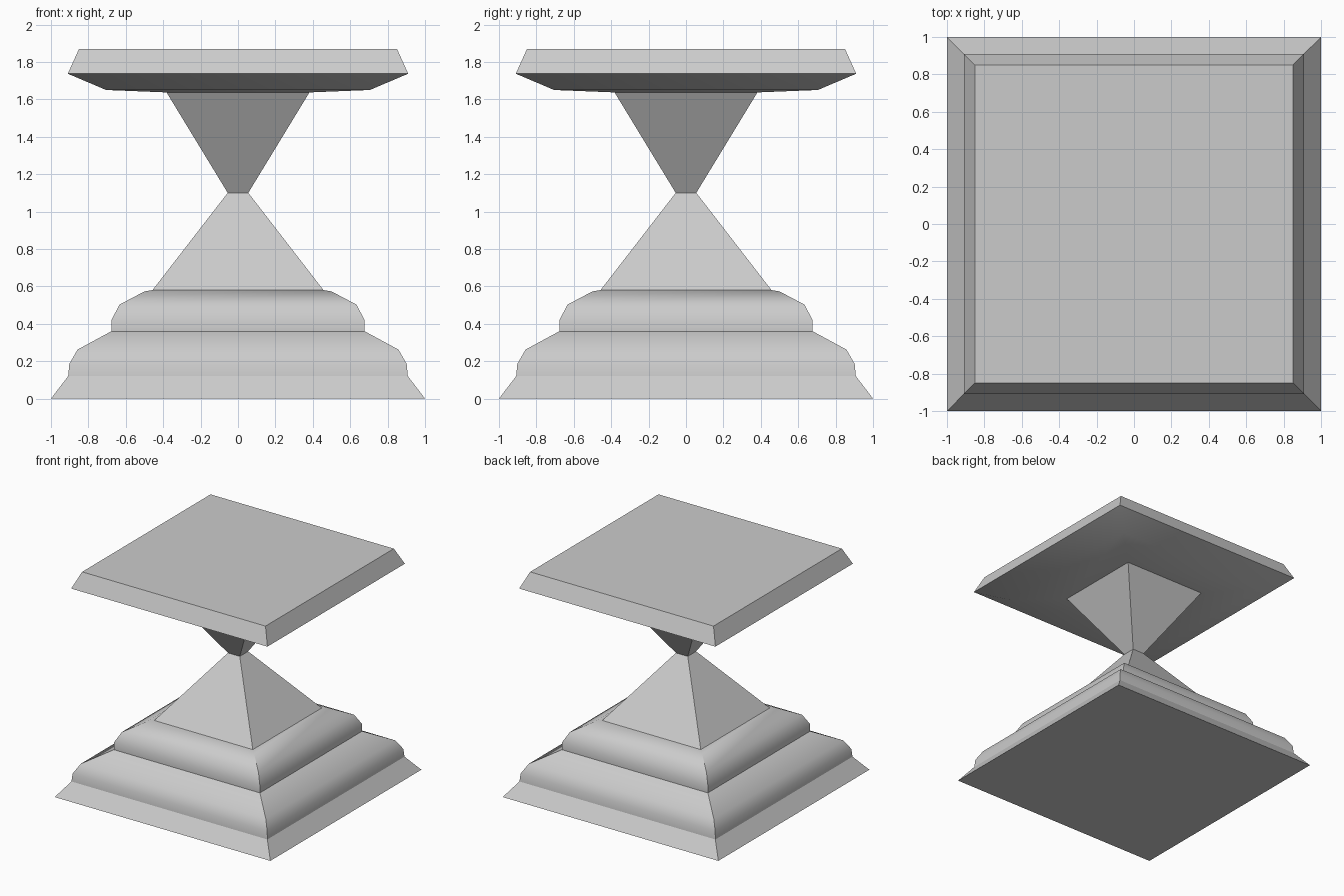
import bpy, bmesh, math

if "Cube" in bpy.data.objects:
    bpy.data.objects.remove(bpy.data.objects["Cube"])


def square_loft(name, profile, cap_bottom=False, cap_top=False):
    """Stack square rings given as (half width, height) and skin them."""
    bm = bmesh.new()
    rings = [[bm.verts.new((sx * w, sy * w, z))
              for sx, sy in ((-1, -1), (1, -1), (1, 1), (-1, 1))]
             for w, z in profile]
    for low, high in zip(rings, rings[1:]):
        for i in range(4):
            j = (i + 1) % 4
            bm.faces.new((low[i], low[j], high[j], high[i]))
    if cap_bottom:
        bm.faces.new(rings[0][::-1])
    if cap_top:
        bm.faces.new(rings[-1])
    mesh = bpy.data.meshes.new(name)
    bm.to_mesh(mesh)
    bm.free()
    obj = bpy.data.objects.new(name, mesh)
    bpy.context.collection.objects.link(obj)
    bpy.ops.object.select_all(action='DESELECT')
    obj.select_set(True)
    bpy.context.view_layer.objects.active = obj
    bpy.ops.object.shade_smooth_by_angle(angle=math.radians(35))
    return obj


# Sloped foot resting on the ground
square_loft("foot", [(1.0, 0), (0.908, 0.12)], cap_bottom=True)

# Two rounded steps
square_loft("lower_step", [(0.908, 0.12), (0.902, 0.185), (0.858, 0.262),
                           (0.677, 0.36)])
square_loft("upper_step", [(0.677, 0.36), (0.677, 0.42), (0.633, 0.503),
                           (0.5, 0.573), (0.457, 0.58)])

# Hourglass pedestal of two opposed pyramids
square_loft("pedestal", [(0.457, 0.58), (0.055, 1.10), (0.382, 1.637)])

# Table slab with sloped underside and bevelled rim
square_loft("slab", [(0.382, 1.637), (0.705, 1.65), (0.91, 1.737),
                     (0.85, 1.87)], cap_top=True)
